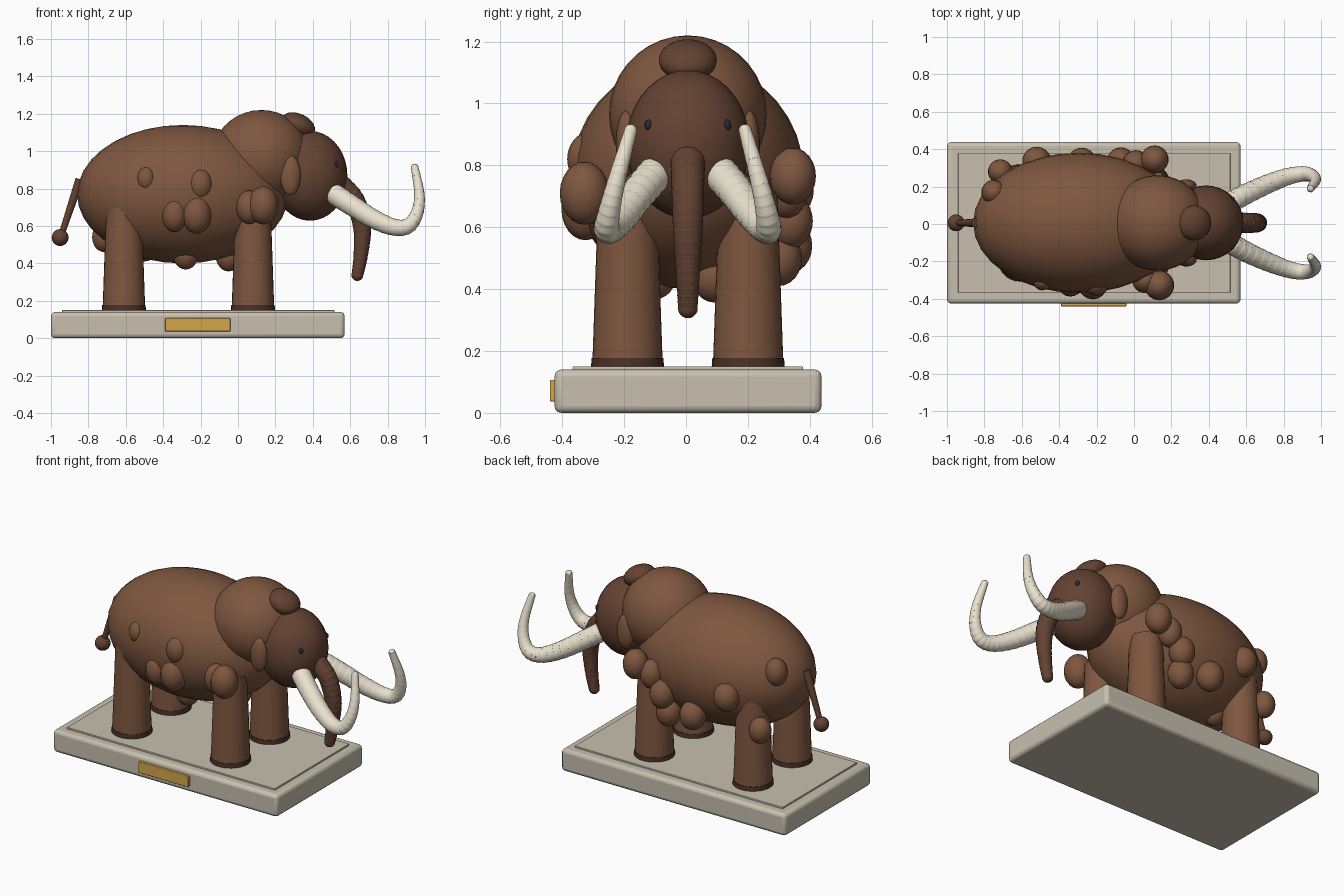
import bpy, math
from mathutils import Vector

if "Cube" in bpy.data.objects:
    bpy.data.objects.remove(bpy.data.objects["Cube"])

CY = 0.006  # centre line of the animal


def mat(name, rgb):
    m = bpy.data.materials.new(name)
    m.diffuse_color = (*rgb, 1)
    m.use_nodes = True
    m.node_tree.nodes["Principled BSDF"].inputs["Base Color"].default_value = m.diffuse_color
    return m


FUR = mat("fur", (0.21, 0.095, 0.05))
DARK = mat("dark_fur", (0.125, 0.055, 0.032))
FOOT = mat("foot", (0.07, 0.03, 0.02))
IVORY = mat("ivory", (0.82, 0.76, 0.62))
STONE = mat("stone", (0.58, 0.53, 0.43))
GOLD = mat("brass", (0.65, 0.39, 0.07))
EYE = mat("eye", (0.02, 0.02, 0.05))


def finish(name, m, smooth=True):
    o = bpy.context.object
    o.name = name
    o.data.materials.append(m)
    if smooth:
        bpy.ops.object.shade_smooth_by_angle(angle=math.radians(40))
    return o


def ball(name, loc, r, m, rot=(0, 0, 0), seg=24, rings=14):
    bpy.ops.mesh.primitive_uv_sphere_add(segments=seg, ring_count=rings, location=loc, rotation=rot)
    bpy.context.object.scale = r
    bpy.ops.object.transform_apply(location=False, rotation=False, scale=True)
    return finish(name, m)


def cone(name, a, b, ra, rb, m, seg=24):
    a, b = Vector(a), Vector(b)
    d = b - a
    bpy.ops.mesh.primitive_cone_add(vertices=seg, radius1=ra, radius2=rb, depth=d.length, location=(a + b) / 2)
    bpy.context.object.rotation_euler = d.to_track_quat('Z', 'Y').to_euler()
    return finish(name, m)


def box(name, lo, hi, bevel, m):
    lo, hi = Vector(lo), Vector(hi)
    bpy.ops.mesh.primitive_cube_add(size=1, location=(lo + hi) / 2)
    o = bpy.context.object
    o.scale = hi - lo
    bpy.ops.object.transform_apply(location=False, rotation=False, scale=True)
    b = o.modifiers.new("bevel", 'BEVEL')
    b.width, b.segments = bevel, 3
    return finish(name, m)


def sample(points, n):
    """n+1 evenly parametrised points on a Catmull-Rom path of (x, y, z, radius)."""
    p = [Vector(q) for q in points]
    p = [2 * p[0] - p[1]] + p + [2 * p[-1] - p[-2]]
    out = []
    for i in range(n + 1):
        u = i / n * (len(p) - 3)
        k = min(int(u), len(p) - 4)
        t = u - k
        a, b, c, d = p[k:k + 4]
        out.append(0.5 * (2 * b + (c - a) * t + (2 * a - 5 * b + 4 * c - d) * t * t
                          + (3 * b - a - 3 * c + d) * t ** 3))
    return out


def ringed(name, points, n, m):
    """Chain of overlapping tapered segments with a rounded tip."""
    s = sample(points, n)
    for i in range(n):
        a, b = s[i], s[i + 1]
        cone(f"{name}_segment_{i}", a.xyz, b.xyz + (b.xyz - a.xyz) * 0.2, a.w, b.w * 0.95, m, 18)
        ball(f"{name}_joint_{i}", a.xyz, [a.w] * 3, m, seg=16, rings=10)
    ball(f"{name}_tip", s[-1].xyz, [s[-1].w] * 3, m, seg=16, rings=10)


# plinth
box("plinth", (-1.0, -0.425, 0), (0.57, 0.438, 0.14), 0.022, STONE)
box("plinth_top", (-0.94, -0.367, 0.12), (0.515, 0.378, 0.15), 0.003, STONE)
box("plaque", (-0.39, -0.44, 0.037), (-0.04, -0.41, 0.107), 0.004, GOLD)

# body, shoulder hump and head
ball("body", (-0.295, CY, 0.77), (0.565, 0.375, 0.37), FUR, seg=32, rings=18)
ball("shoulder_hump", (0.125, CY, 0.965), (0.265, 0.255, 0.255), FUR, seg=32, rings=18)
ball("head", (0.385, CY, 0.868), (0.2, 0.2, 0.24), DARK, seg=32, rings=18)
ball("head_knob", (0.322, CY, 1.14), (0.095, 0.094, 0.06), DARK, rot=(0, math.radians(25), 0))

# legs, feet, ears, eyes and tusks on both sides
for s, side in ((-1, "right"), (1, "left")):
    for x, end in ((0.08, "front"), (-0.61, "hind")):
        y = CY + s * 0.195
        cone(f"{end}_leg_{side}", (x, y, 0.15), (x, y, 0.70), 0.114, 0.095, FUR, 28)
        cone(f"{end}_foot_{side}", (x, y, 0.149), (x, y, 0.177), 0.118, 0.116, FOOT, 28)
    ball(f"ear_{side}", (0.28, CY + s * 0.198, 0.87), (0.055, 0.035, 0.107), FUR)
    ball(f"eye_{side}", (0.525, CY + s * 0.127, 0.93), (0.014, 0.013, 0.018), EYE, seg=12, rings=8)
    tusk = [(0.50, 0.10, 0.78, 0.058), (0.60, 0.155, 0.715, 0.056), (0.72, 0.21, 0.64, 0.052),
            (0.83, 0.25, 0.594, 0.046), (0.91, 0.262, 0.60, 0.041), (0.958, 0.25, 0.67, 0.034),
            (0.97, 0.225, 0.77, 0.028), (0.945, 0.185, 0.912, 0.021)]
    ringed(f"tusk_{side}", [(x, CY + s * y, z, r) for x, y, z, r in tusk], 22, IVORY)

# trunk
trunk = [(0.56, 0.81, 0.056), (0.62, 0.745, 0.054), (0.652, 0.66, 0.052), (0.665, 0.57, 0.047),
         (0.66, 0.48, 0.041), (0.65, 0.40, 0.036), (0.638, 0.338, 0.032)]
ringed("trunk", [(x, CY, z, r) for x, z, r in trunk], 17, DARK)

# tail
cone("tail", (-0.845, CY, 0.85), (-0.945, CY, 0.55), 0.024, 0.016, DARK, 14)
ball("tail_tuft", (-0.951, CY, 0.538), (0.045, 0.045, 0.045), DARK)

# wool tufts: x, y, z, horizontal radius, vertical radius
tufts = [(-0.34, -0.32, 0.66, 0.068, 0.092), (-0.22, -0.325, 0.66, 0.078, 0.102),
         (-0.20, -0.318, 0.82, 0.066, 0.085), (-0.49, -0.305, 0.85, 0.05, 0.065),
         (0.135, -0.328, 0.71, 0.08, 0.102), (0.06, -0.30, 0.70, 0.07, 0.09),
         (-0.75, 0.17, 0.875, 0.066, 0.085), (-0.52, 0.335, 0.72, 0.078, 0.09),
         (-0.715, 0.28, 0.54, 0.066, 0.08), (-0.28, 0.33, 0.54, 0.078, 0.09),
         (-0.09, 0.30, 0.50, 0.075, 0.09), (-0.07, 0.335, 0.62, 0.075, 0.09),
         (0.01, 0.325, 0.72, 0.07, 0.09), (0.11, 0.345, 0.765, 0.075, 0.092),
         (-0.28, -0.10, 0.45, 0.07, 0.083), (-0.05, 0.09, 0.44, 0.07, 0.083),
         (-0.50, 0.10, 0.49, 0.07, 0.08)]
for i, (x, y, z, r, h) in enumerate(tufts):
    ball(f"wool_tuft_{i}", (x, y, z), (r, r, h), FUR, seg=18, rings=12)
